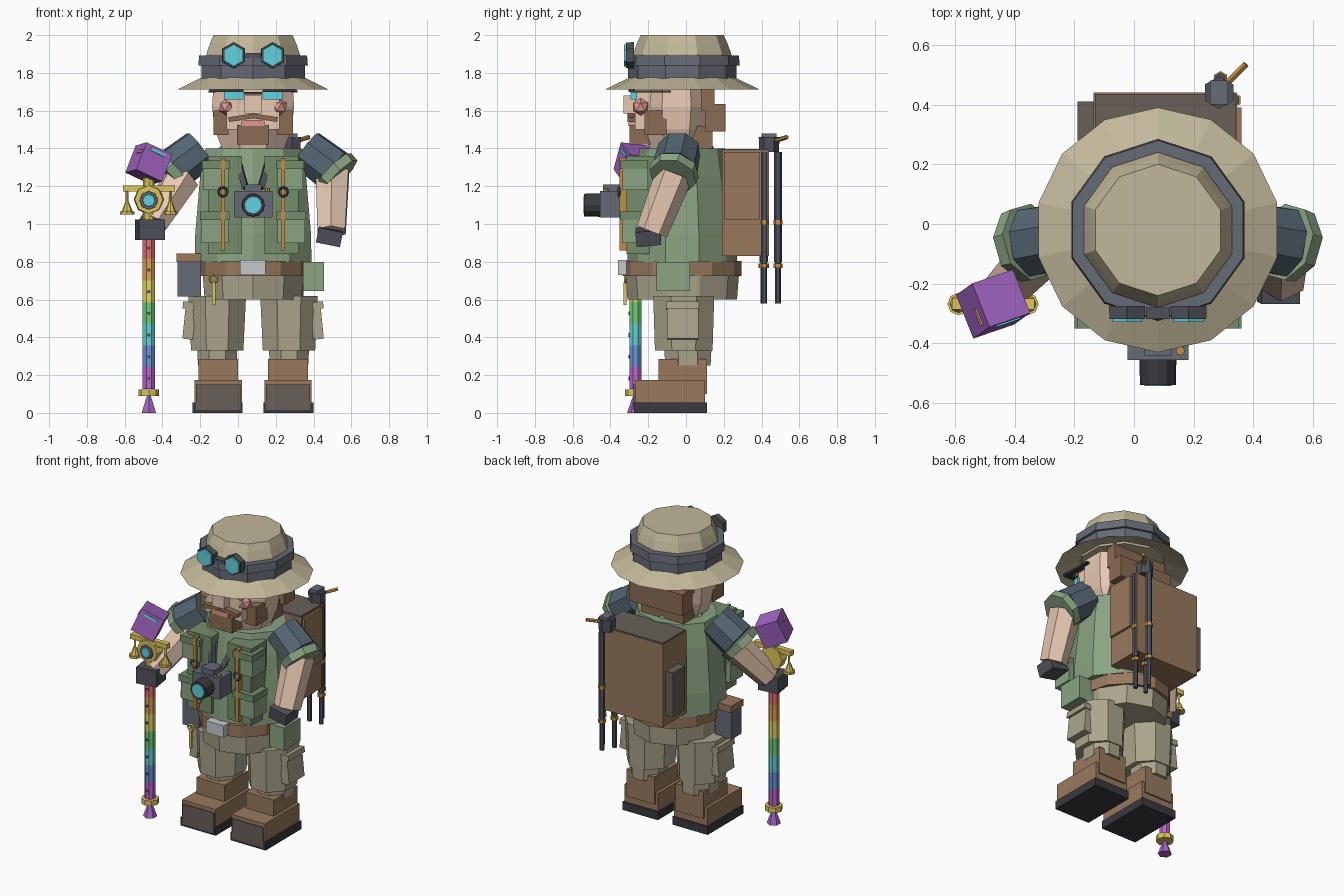
import bpy, bmesh, math
from mathutils import Vector, Euler

if "Cube" in bpy.data.objects:
    bpy.data.objects.remove(bpy.data.objects["Cube"])

CX, CY = 0.08, -0.02          # body axis
mats = {}
COL = dict(tan="C0B698", slate="666A74", dark="50525A", skin="E8C8B2", brown="98785E", hair="8A6C56",
           green="8AA282", pocket="748C6C", sleeve="566672", khaki="AAA48C", cyan="62D0DE", pink="DC9692",
           gold="DEC45C", orange="C08C48", purple="A064C0", black="3C3C42", steel="C4C8CC", toe="68605A",
           red="E07070", amber="DEA054", yellow="E2D862", lime="6ECC76", aqua="66D0D4", blue="6892D8", violet="BC64CC")


def mat(c):
    if c not in mats:
        m = bpy.data.materials.new(c)
        rgb = [int(COL[c][i:i + 2], 16) / 255 for i in (0, 2, 4)]
        m.diffuse_color = [v ** 2.2 for v in rgb] + [1]
        m.use_nodes = True
        m.node_tree.nodes["Principled BSDF"].inputs["Base Color"].default_value = m.diffuse_color
        mats[c] = m
    return mats[c]


def make(name, bm, c):
    bmesh.ops.recalc_face_normals(bm, faces=bm.faces)
    me = bpy.data.meshes.new(name)
    bm.to_mesh(me)
    bm.free()
    me.materials.append(mat(c))
    ob = bpy.data.objects.new(name, me)
    bpy.context.collection.objects.link(ob)
    return ob


def box(name, x, y, z, c, rot=None):
    """Box from x, y, z ranges, optionally turned about its centre."""
    bm = bmesh.new()
    bmesh.ops.create_cube(bm, size=1)
    ob_c = Vector(((x[0] + x[1]) / 2, (y[0] + y[1]) / 2, (z[0] + z[1]) / 2))
    for v in bm.verts:
        v.co = Vector((v.co.x * (x[1] - x[0]), v.co.y * (y[1] - y[0]), v.co.z * (z[1] - z[0])))
        if rot:
            v.co.rotate(Euler(rot))
        v.co += ob_c
    return make(name, bm, c)


def loft(name, rings, n, c, cx=CX, cy=CY, phase=math.pi / 2):
    """Stack of n-sided rings (rx, ry, z)."""
    bm = bmesh.new()
    loops = [[bm.verts.new((cx + rx * math.cos(phase + i * math.tau / n),
                            cy + ry * math.sin(phase + i * math.tau / n), z)) for i in range(n)]
             for rx, ry, z in rings]
    for a, b in zip(loops, loops[1:]):
        for i in range(n):
            bm.faces.new((a[i], a[(i + 1) % n], b[(i + 1) % n], b[i]))
    bm.faces.new(loops[0])
    bm.faces.new(loops[-1])
    return make(name, bm, c)


def rod(name, p, q, r1, r2, n, c, turn=0):
    """Tapered n-sided prism from p to q."""
    p, q = Vector(p), Vector(q)
    bm = bmesh.new()
    bmesh.ops.create_cone(bm, cap_ends=True, segments=n, radius1=r1, radius2=r2, depth=(q - p).length)
    rot = (q - p).to_track_quat('Z', 'Y')
    for v in bm.verts:
        v.co.rotate(Euler((0, 0, turn)))
        v.co = rot @ v.co + (p + q) / 2
    return make(name, bm, c)


def ring(name, centre, R, r, c):
    """Small low-poly ring facing the front."""
    bm = bmesh.new()
    n, m = 8, 4
    vs = [[bm.verts.new((centre[0] + (R + r * math.cos(j * math.tau / m)) * math.cos(i * math.tau / n),
                         centre[1] + r * math.sin(j * math.tau / m),
                         centre[2] + (R + r * math.cos(j * math.tau / m)) * math.sin(i * math.tau / n)))
           for j in range(m)] for i in range(n)]
    for i in range(n):
        for j in range(m):
            k, l = (i + 1) % n, (j + 1) % m
            bm.faces.new((vs[i][j], vs[k][j], vs[k][l], vs[i][l]))
    return make(name, bm, c)


def sx(s, a, b):
    """x range mirrored about the body axis."""
    return tuple(sorted((CX + s * a, CX + s * b)))


# hat
loft("hat_brim", [(.27, .27, 1.755), (.41, .41, 1.712), (.28, .28, 1.775)], 14, "tan")
loft("hat_crown", [(.265, .265, 1.74), (.26, .26, 1.9), (.24, .24, 1.955), (.22, .22, 2.0)], 10, "tan")
loft("hat_band_lower", [(.288, .288, 1.77), (.288, .288, 1.838)], 10, "slate")
loft("goggle_strap", [(.305, .305, 1.838), (.3, .3, 1.893)], 10, "slate")
for s in (-1, 1):
    x = CX + s * .103
    rod("goggle_rim", (x, -.275, 1.893), (x, -.318, 1.893), .07, .068, 6, "dark", 0 if s > 2 else math.pi / 6 * 0)
    rod("goggle_lens", (x, -.30, 1.893), (x, -.328, 1.893), .06, .058, 6, "cyan")
box("goggle_bridge", (.04, .12), (-.318, -.28), (1.88, 1.905), "dark")

# head
loft("head", [(.17, .15, 1.38), (.22, .18, 1.5), (.235, .2, 1.62), (.225, .19, 1.76)], 8, "skin", cy=-.05, phase=math.pi / 8)
box("face_plate", (-.06, .22), (-.27, -.1), (1.5, 1.74), "skin")
box("nose", (.035, .125), (-.33, -.25), (1.585, 1.68), "skin")
box("hair_back", (-.12, .28), (.1, .21), (1.49, 1.635), "hair")
box("hair_top_back", (-.12, .28), (.08, .15), (1.6, 1.75), "hair")
box("nape_hair", (-.08, .24), (-.1, .14), (1.38, 1.52), "hair")
box("beard", (-.005, .165), (-.30, -.15), (1.42, 1.525), "hair")
box("mouth", (.015, .14), (-.305, -.24), (1.52, 1.55), "pink")
box("eyeglass_bridge", (.03, .13), (-.29, -.26), (1.685, 1.7), "black")
for s in (-1, 1):
    box("moustache", sx(s, 0, .13), (-.31, -.24), (1.55, 1.575), "hair", (0, s * .15, 0))
    box("sideburn", sx(s, .13, .21), (-.22, -.1), (1.47, 1.6), "hair")
    box("eye_lens", sx(s, .05, .155), (-.295, -.26), (1.66, 1.705), "cyan")
    box("glasses_arm", sx(s, .2, .235), (-.29, -.08), (1.695, 1.708), "black")
    box("brow", sx(s, .05, .23), (-.305, -.27), (1.698, 1.715), "black")
    bm = bmesh.new()
    bmesh.ops.create_icosphere(bm, subdivisions=1, radius=.047)
    bmesh.ops.translate(bm, vec=(CX + s * .138, -.24, 1.62), verts=bm.verts)
    make("cheek", bm, "pink")

# torso and vest
loft("vest", [(.325, .29, .8), (.322, .285, .95), (.295, .25, 1.25), (.265, .225, 1.4)], 10, "green")
loft("collar", [(.2, .18, 1.385), (.17, .16, 1.415)], 8, "green")
loft("belt", [(.29, .315, .725), (.29, .315, .805)], 12, "brown")
loft("hips", [(.27, .29, .6), (.28, .3, .73)], 10, "khaki")
box("buckle", (.01, .145), (-.36, -.3), (.73, .81), "steel")
for s in (-1, 1):
    box("vest_front", sx(s, .06, .24), (-.315, -.15), (.84, 1.36), "pocket")
    box("chest_pocket", sx(s, .13, .265), (-.335, -.2), (1.18, 1.32), "green")
    box("chest_flap", sx(s, .125, .27), (-.35, -.2), (1.29, 1.335), "pocket")
    box("waist_pocket", sx(s, .13, .275), (-.335, -.2), (.9, 1.03), "green")
    box("waist_flap", sx(s, .125, .28), (-.35, -.2), (1.02, 1.065), "pocket")
    box("zipper", sx(s, .148, .17), (-.352, -.31), (.86, 1.35), "orange")
    ring("vest_ring", (CX + s * .16, -.355, 1.17), .024, .007, "dark")
    rod("camera_strap", (CX + s * .04, -.34, 1.19), (CX + s * .085, -.26, 1.345), .022, .022, 4, "dark")

# camera
box("camera_body", (-.022, .182), (-.455, -.33), (1.035, 1.175), "slate")
box("camera_prism", (.035, .125), (-.44, -.34), (1.17, 1.21), "slate")
rod("camera_button", (.155, -.425, 1.17), (.155, -.425, 1.19), .015, .015, 8, "orange")
rod("camera_lens", (CX, -.45, 1.1), (CX, -.54, 1.1), .062, .06, 12, "black")
rod("camera_glass", (CX, -.53, 1.1), (CX, -.543, 1.1), .048, .045, 12, "cyan")

# legs and boots
for s in (-1, 1):
    lx = CX + s * .19
    loft("trouser_leg", [(.15, .165, .33), (.165, .175, .62)], 8, "khaki", lx, -.012, math.pi / 8)
    loft("trouser_cuff", [(.11, .13, .25), (.115, .135, .34)], 8, "khaki", lx, .01, math.pi / 8)
    box("cargo_pocket", sx(s, .31, .365), (-.1, .065), (.39, .58), "khaki", (0, -s * .1, 0))
    box("cargo_flap", sx(s, .31, .372), (-.105, .07), (.55, .588), "khaki", (0, -s * .1, 0))
    box("boot_shaft", sx(s, .08, .29), (-.145, .11), (.1, .285), "brown")
    box("boot_foot", sx(s, .06, .31), (-.27, .1), (.045, .175), "brown")
    box("boot_toe", sx(s, .068, .302), (-.278, -.25), (.015, .15), "toe")
    box("boot_sole", sx(s, .055, .32), (-.275, .11), (0, .055), "black")

# belt pouches and keys
box("holster", (-.32, -.195), (-.14, -.03), (.615, .805), "slate")
box("holster_lid", (-.325, -.19), (-.15, -.02), (.8, .845), "brown")
box("green_pouch", (.345, .455), (-.155, .02), (.645, .8), "green")
ring("key_ring", (-.13, -.32, .71), .022, .007, "gold")
box("key", (-.138, -.12), (-.33, -.315), (.57, .69), "gold")

# arms
for s in (-1, 1):
    sh, el = (CX + s * .28, -.035, 1.395), (CX + s * .425, -.06, 1.285)
    cuff = (CX + s * .46, -.07, 1.25)
    rod("sleeve", sh, el, .115, .122, 8, "sleeve", math.pi / 8)
    rod("sleeve_cuff", el, cuff, .133, .128, 8, "green", math.pi / 8)
rod("left_forearm", (.50, -.06, 1.27), (.495, -.18, .96), .1, .085, 6, "skin")
box("left_hand", (.42, .55), (-.265, -.135), (.895, .975), "dark", (.1, .2, 0))
rod("right_forearm", (-.3, -.08, 1.24), (-.45, -.24, 1.0), .1, .08, 6, "skin")
box("right_hand", (-.535, -.395), (-.335, -.2), (.915, 1.025), "dark", (0, 0, .15))

# staff
SX, SY = -.472, -.268
for i, c in enumerate(("violet", "blue", "aqua", "lime", "yellow", "amber", "red")):
    z = .127 + i * .115
    rod("staff_" + c, (SX, SY, z), (SX, SY, z + .115), .035, .035, 8, c, math.pi / 8)
    rod("staff_stud", (SX, SY - .03, z + .055), (SX, SY - .037, z + .055), .01, .01, 6, "dark")
rod("staff_ring", (SX, SY, .09), (SX, SY, .125), .055, .055, 8, "gold")
rod("staff_tip", (SX, SY, 0), (SX, SY, .09), .044, .012, 6, "purple")
rod("staff_top", (SX, SY, .93), (SX, SY, 1.25), .03, .03, 8, "gold")
rod("scale_hub", (SX, SY + .03, 1.13), (SX, SY - .035, 1.13), .08, .075, 8, "gold")
rod("hub_rim", (SX, SY - .03, 1.125), (SX, SY - .045, 1.125), .05, .048, 8, "slate")
rod("hub_glass", (SX, SY - .04, 1.125), (SX, SY - .052, 1.125), .036, .032, 8, "cyan")
box("scale_beam", (SX - .138, SX + .138), (SY - .018, SY + .018), (1.172, 1.205), "gold")
for s in (-1, 1):
    x = SX + s * .115
    rod("scale_cord", (x, SY, 1.1), (x, SY, 1.18), .008, .008, 4, "gold")
    rod("scale_bell", (x, SY, 1.065), (x, SY, 1.12), .03, .008, 8, "gold")
    rod("scale_pan", (x, SY, 1.05), (x, SY, 1.066), .038, .038, 8, "gold")
ROT = (-.12, .42, .33)
for name, off, h, c in (("staff_cube", (0, 0, 0), (.079, .079, .079), "purple"),
                        ("cube_stripe", (0, -.079, .055), (.045, .006, .008), "cyan"),
                        ("cube_mark", (-.079, -.03, .03), (.006, .03, .008), "pink")):
    p = Vector(off)
    p.rotate(Euler(ROT))
    p += Vector((SX, SY, 1.32))
    box(name, *[(p[i] - h[i], p[i] + h[i]) for i in range(3)], c, ROT)

# backpack
box("backpack", (-.135, .345), (.19, .44), (.83, 1.39), "brown")
box("backpack_lid", (-.13, .34), (.19, .435), (1.38, 1.396), "toe")
box("backpack_pouch_right", (-.19, -.13), (.28, .41), (.9, 1.2), "toe")
box("backpack_pouch_left", (.34, .36), (.2, .39), (1.025, 1.38), "brown")

# tripod
for x, y in ((.25, .41), (.335, .415), (.29, .487)):
    rod("tripod_leg", (x, y, .8), (x, y, 1.38), .02, .02, 6, "dark")
    rod("tripod_foot", (x, y, .58), (x, y, .8), .015, .015, 6, "dark")
    for z in (.78, 1.01):
        rod("tripod_clamp", (x, y, z - .012), (x, y, z + .012), .025, .025, 6, "orange")
rod("tripod_head", (.285, .44, 1.38), (.285, .44, 1.46), .052, .055, 6, "dark")
box("tripod_plate", (.255, .315), (.40, .48), (1.45, 1.48), "slate")
rod("tripod_handle", (.31, .47, 1.44), (.375, .535, 1.46), .012, .012, 6, "orange")
